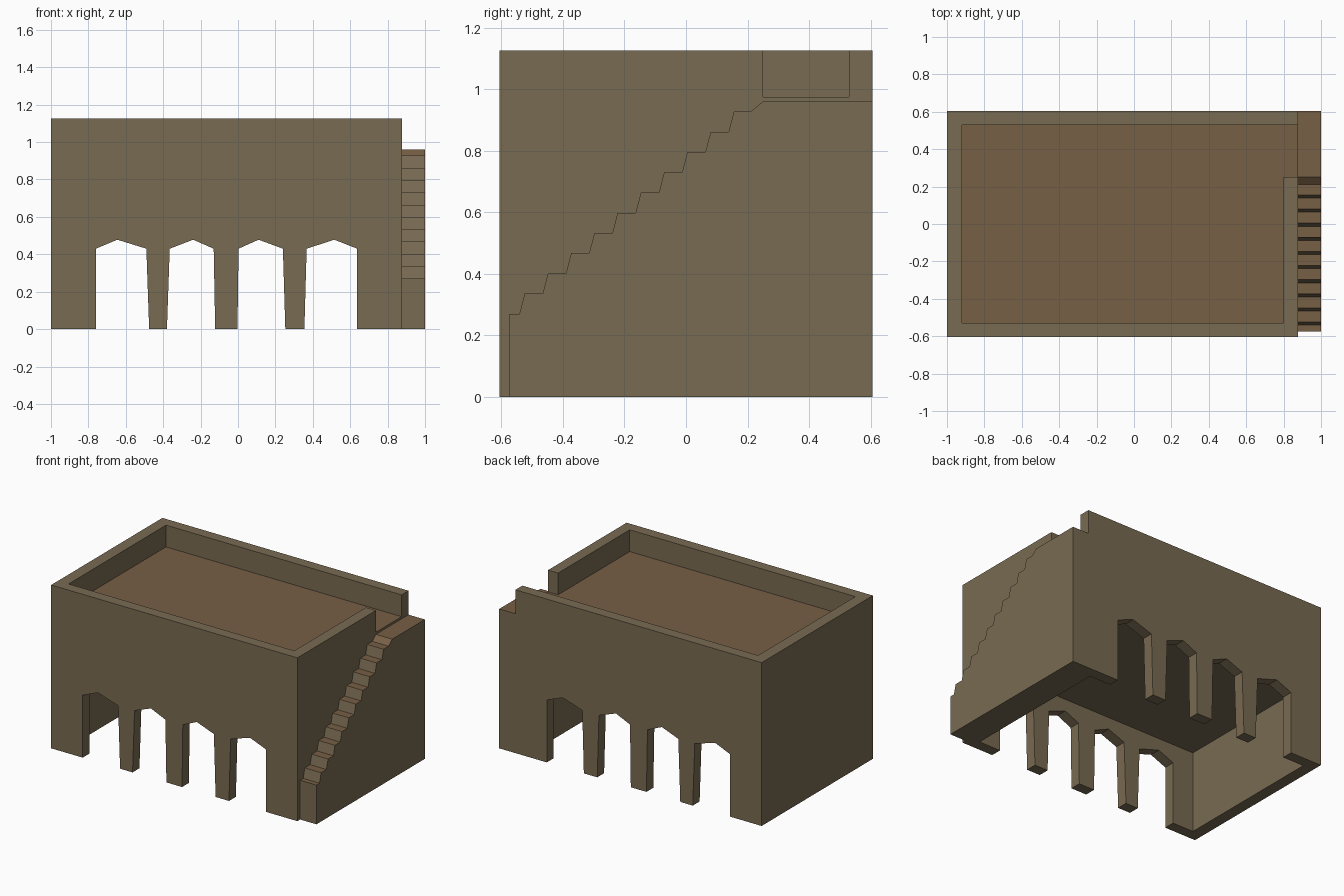
import bpy, bmesh
from mathutils import Vector

if "Cube" in bpy.data.objects:
    bpy.data.objects.remove(bpy.data.objects["Cube"])


def material(name, rgb):
    m = bpy.data.materials.new(name)
    m.diffuse_color = (*rgb, 1)
    m.use_nodes = True
    m.node_tree.nodes["Principled BSDF"].inputs["Base Color"].default_value = m.diffuse_color
    return m


def prism(name, points, place, sweep):
    """Extrude a closed 2D profile; place maps (a, b) to 3D, sweep is the extrusion vector."""
    bm = bmesh.new()
    face = bm.faces.new([bm.verts.new(place(a, b)) for a, b in points])
    ext = bmesh.ops.extrude_face_region(bm, geom=[face])
    verts = [g for g in ext["geom"] if isinstance(g, bmesh.types.BMVert)]
    bmesh.ops.translate(bm, verts=verts, vec=Vector(sweep))
    bmesh.ops.recalc_face_normals(bm, faces=bm.faces)
    mesh = bpy.data.meshes.new(name)
    bm.to_mesh(mesh)
    bm.free()
    obj = bpy.data.objects.new(name, mesh)
    bpy.context.collection.objects.link(obj)
    return obj


def plan(name, points, z0, z1):
    return prism(name, points, lambda x, y: (x, y, z0), (0, 0, z1 - z0))


def rect(x0, x1, y0, y1):
    return [(x0, y0), (x1, y0), (x1, y1), (x0, y1)]


def cut(target, cutter):
    cutter.hide_render = True
    mod = target.modifiers.new(cutter.name, "BOOLEAN")
    mod.operation, mod.solver, mod.object = "DIFFERENCE", "EXACT", cutter
    bpy.context.view_layer.objects.active = target
    bpy.ops.object.modifier_apply(modifier=mod.name)
    bpy.data.objects.remove(cutter)


stone = material("stone", (0.19, 0.145, 0.085))
earth = material("packed_earth", (0.185, 0.115, 0.06))

# Main building block
X0, X1, Y, TOP = -1.0, 0.876, 0.605, 1.125
IX0, IX1, IY, FLOOR = -0.92, 0.80, 0.53, 0.975
body = plan("building", rect(X0, X1, -Y, Y), 0, TOP)

# Sunken roof terrace, with a gap in the parapet at the stair head
cut(body, plan("terrace_cutter", [(IX0, -IY), (IX1, -IY), (IX1, 0.25),
                                  (1.1, 0.25), (1.1, IY), (IX0, IY)], FLOOR, 1.4))

# Open hall underneath
cut(body, plan("hall_cutter", rect(IX0, IX1, -IY, IY), -0.2, 0.56))

# Arched openings through front and back:
# left foot, left spring, apex, right spring, right foot
arches = [(-0.76, -0.76, -0.645, -0.49, -0.475),
          (-0.38, -0.365, -0.24, -0.13, -0.122),
          (-0.003, 0.003, 0.11, 0.24, 0.253),
          (0.355, 0.367, 0.515, 0.637, 0.637)]
for a, b, c, d, e in arches:
    profile = [(a, -0.2), (a, 0), (b, 0.43), (c, 0.478), (d, 0.43), (e, 0), (e, -0.2)]
    cut(body, prism("arch_cutter", profile, lambda x, z: (x, -1, z), (0, 2, 0)))

# Outside staircase with slightly sloped risers
steps = [(-0.575, 0), (-0.575, 0.27)]
for i in range(10):
    y, z = -0.541 + 0.0755 * i, 0.27 + 0.0657 * i
    steps += [(y, z), (y + 0.017, z + 0.0657)]
steps += [(0.21, 0.927), (0.25, 0.96), (Y, 0.96), (Y, 0)]
stairs = prism("staircase", steps, lambda y, z: (X1, y, z), (1 - X1, 0, 0))

# Earth colour on walking surfaces
for obj in (body, stairs):
    obj.data.materials.clear()
    obj.data.materials.append(stone)
    obj.data.materials.append(earth)
    for p in obj.data.polygons:
        p.use_smooth = False
        p.material_index = int(p.normal.z > 0.5 and p.center.z < FLOOR + 0.02)
